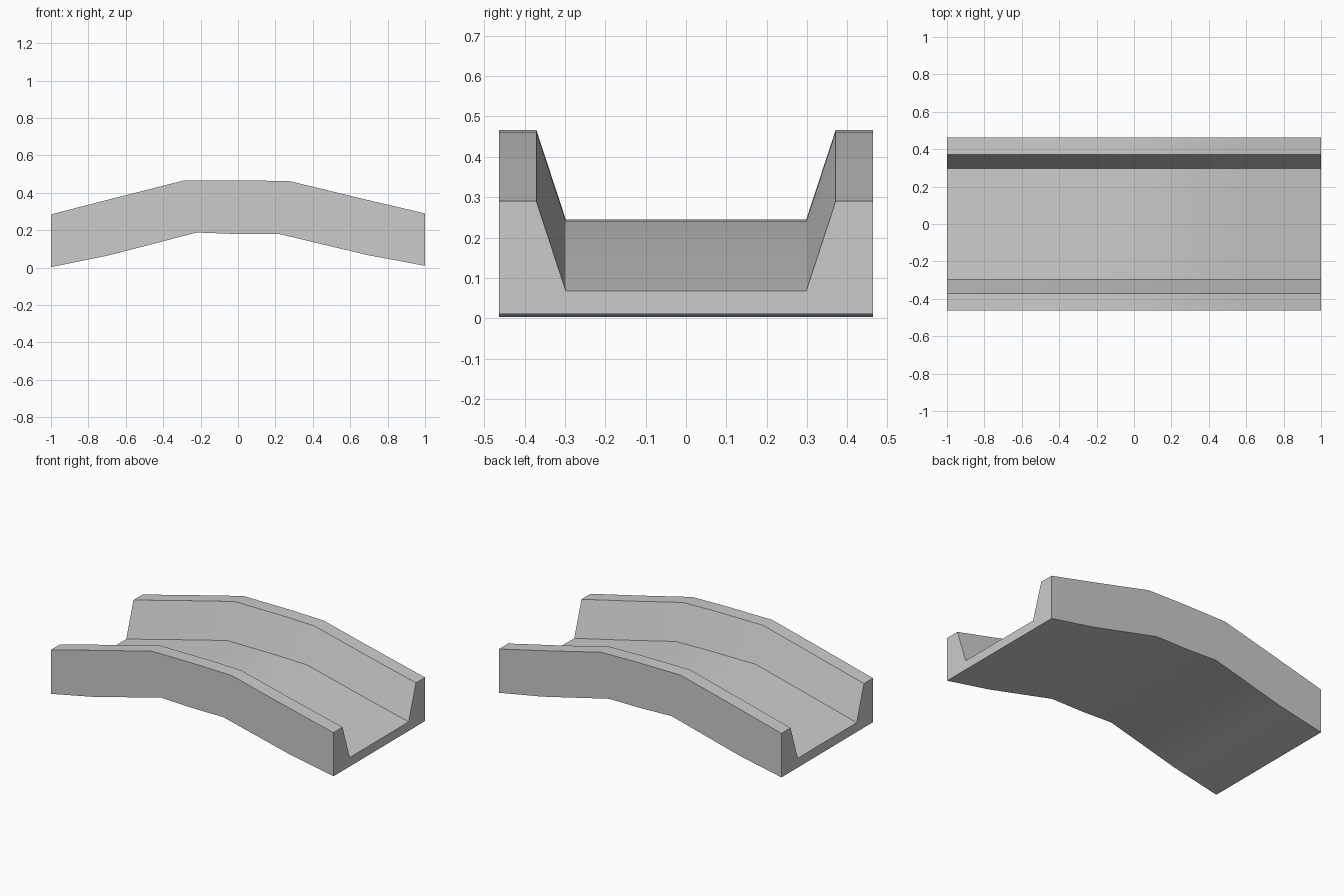
import bpy, bmesh, math

if "Cube" in bpy.data.objects:
    bpy.data.objects.remove(bpy.data.objects["Cube"])

# Side profiles (x, z) of the underside and of the parapet tops, station by station
under = [(-1, 0.003), (-0.69, 0.066), (-0.22, 0.188), (-0.01, 0.18),
         (0.22, 0.18), (0.69, 0.068), (1, 0.01)]
top = [(-1, 0.285), (-0.65, 0.375), (-0.285, 0.467), (0.05, 0.467),
       (0.28, 0.462), (0.65, 0.372), (1, 0.29)]

# Trough depth and half-widths of the cross-section
DEPTH = 0.222
OUTER, RIM, FLOOR = 0.463, 0.371, 0.298

bm = bmesh.new()
rings = []
for (bx, bz), (tx, tz) in zip(under, top):
    half = [(bx, OUTER, bz), (tx, OUTER, tz), (tx, RIM, tz), (tx, FLOOR, tz - DEPTH)]
    section = half + [(x, -y, z) for x, y, z in reversed(half)]
    rings.append([bm.verts.new(p) for p in section])

# Skin between consecutive cross-sections
for a, b in zip(rings, rings[1:]):
    for i in range(len(a)):
        j = (i + 1) % len(a)
        bm.faces.new((a[i], a[j], b[j], b[i]))

# End faces, split into two parapets and the deck edge
for r in (rings[0], rings[-1]):
    bm.faces.new(r[0:4])
    bm.faces.new((r[0], r[3], r[4], r[7]))
    bm.faces.new(r[4:8])
bmesh.ops.recalc_face_normals(bm, faces=bm.faces)

mesh = bpy.data.meshes.new("bridge_deck")
bm.to_mesh(mesh)
bm.free()
bridge = bpy.data.objects.new("bridge_deck", mesh)
bpy.context.collection.objects.link(bridge)

# Soft bends along the length, crisp rims
bpy.context.view_layer.objects.active = bridge
bridge.select_set(True)
bpy.ops.object.shade_smooth_by_angle(angle=math.radians(30))
